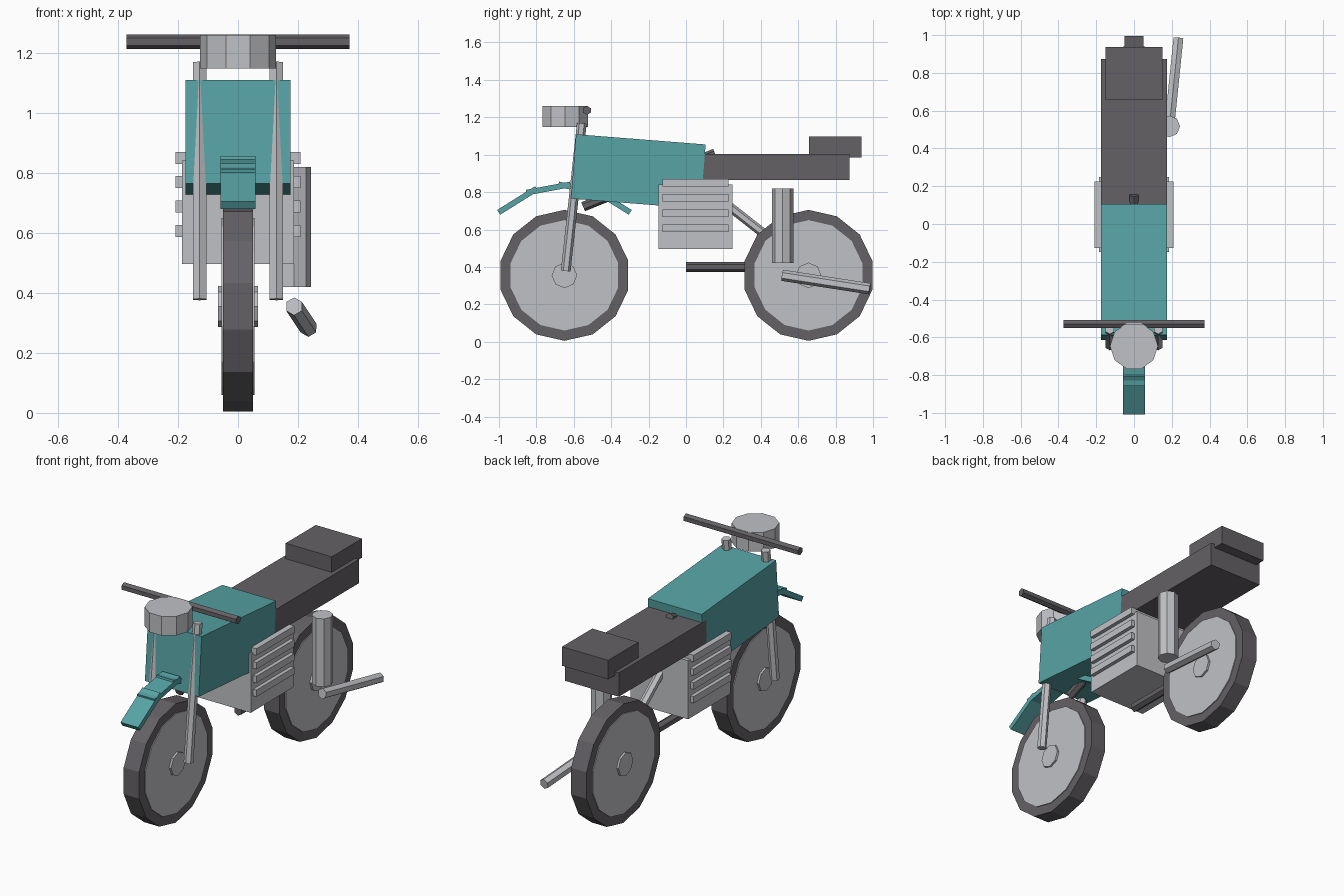
import bpy, bmesh, math
from mathutils import Vector, Matrix

if "Cube" in bpy.data.objects:
    bpy.data.objects.remove(bpy.data.objects["Cube"])


def material(name, color):
    m = bpy.data.materials.new(name)
    m.diffuse_color = (*color, 1)
    m.use_nodes = True
    m.node_tree.nodes["Principled BSDF"].inputs["Base Color"].default_value = m.diffuse_color
    return m


TEAL = material("teal paint", (0.095, 0.37, 0.38))
DARK = material("dark rubber", (0.128, 0.12, 0.132))
METAL = material("light metal", (0.53, 0.535, 0.56))


def finish(bm, name, mat):
    me = bpy.data.meshes.new(name)
    bmesh.ops.recalc_face_normals(bm, faces=bm.faces)
    bm.to_mesh(me)
    bm.free()
    me.materials.append(mat)
    ob = bpy.data.objects.new(name, me)
    bpy.context.collection.objects.link(ob)
    return ob


def box(name, center, size, mat, tilt=0):
    """Box turned by tilt degrees about the x axis."""
    bm = bmesh.new()
    bmesh.ops.create_cube(bm, size=1, matrix=Matrix.Translation(center)
                          @ Matrix.Rotation(math.radians(tilt), 4, 'X')
                          @ Matrix.Diagonal((*size, 1)))
    return finish(bm, name, mat)


def rod(name, a, b, radius, sides, mat, spin=0):
    """Faceted cylinder between two points."""
    a, b = Vector(a), Vector(b)
    d = b - a
    rot = Matrix.Identity(4)
    if abs(d.x) + abs(d.y) > 1e-5:
        rot = d.to_track_quat('Z', 'Y').to_matrix().to_4x4()
    bm = bmesh.new()
    bmesh.ops.create_cone(bm, cap_ends=True, segments=sides, radius1=radius,
                          radius2=radius, depth=d.length,
                          matrix=Matrix.Translation((a + b) / 2) @ rot
                          @ Matrix.Rotation(math.radians(spin), 4, 'Z'))
    return finish(bm, name, mat)


# Wheels: tyre, slightly proud disc, hub cap
AXLE_Z = 0.355
for name, y in (("front", -0.65), ("rear", 0.655)):
    for part, r, half, sides, mat in (("tyre", 0.35, 0.05, 14, DARK),
                                      ("wheel_disc", 0.295, 0.055, 14, METAL),
                                      ("hub", 0.068, 0.067, 8, METAL)):
        rod(f"{name}_{part}", (-half, y, AXLE_Z), (half, y, AXLE_Z), r, sides, mat)

# Front fender: four plates around the front wheel
for i, deg in enumerate((-32, -10.5, 10.5, 32)):
    t = math.radians(deg)
    box(f"fender_plate_{i + 1}",
        (0, -0.65 + 0.472 * math.sin(t), AXLE_Z + 0.472 * math.cos(t)),
        (0.115, 0.24, 0.03), TEAL, -deg)

# Forks, handlebar and headlight
for side, x in (("left", -0.128), ("right", 0.128)):
    rod(f"{side}_fork", (x, -0.643, 0.378), (x, -0.557, 1.168), 0.026, 6, METAL)
rod("handlebar", (-0.372, -0.53, 1.237), (0.372, -0.53, 1.237), 0.024, 6, DARK)
rod("headlight", (0, -0.646, 1.147), (0, -0.646, 1.26), 0.127, 10, METAL, 90)

# Body: tank, seat and rear pad
box("tank", (0, -0.255, 0.91), (0.35, 0.695, 0.345), TEAL, -4.5)
box("seat", (0, 0.467, 0.935), (0.35, 0.815, 0.14), DARK)
box("rear_pad", (0, 0.797, 1.04), (0.3, 0.28, 0.112), DARK)

# Engine with cooling fins
box("engine", (0, 0.05, 0.668), (0.373, 0.395, 0.345), METAL)
for i in range(4):
    box(f"engine_fin_{i + 1}", (0, 0.05, 0.607 + 0.081 * i),
        (0.417, 0.352, 0.04), METAL)

# Frame bars
rod("frame_bar", (0, -0.55, 0.722), (0, 0.155, 1.007), 0.026, 6, DARK)
rod("swing_arm", (0, 0.0, 0.4), (0, 0.655, 0.4), 0.027, 6, DARK)
rod("rear_strut", (0, 0.05, 0.865), (0, 0.65, 0.395), 0.025, 6, METAL)

# Side canister and exhaust pipe
rod("side_canister", (0.187, 0.517, 0.42), (0.187, 0.517, 0.82), 0.057, 8, METAL)
rod("exhaust_pipe", (0.187, 0.515, 0.355), (0.235, 0.983, 0.283), 0.03, 6, METAL)
